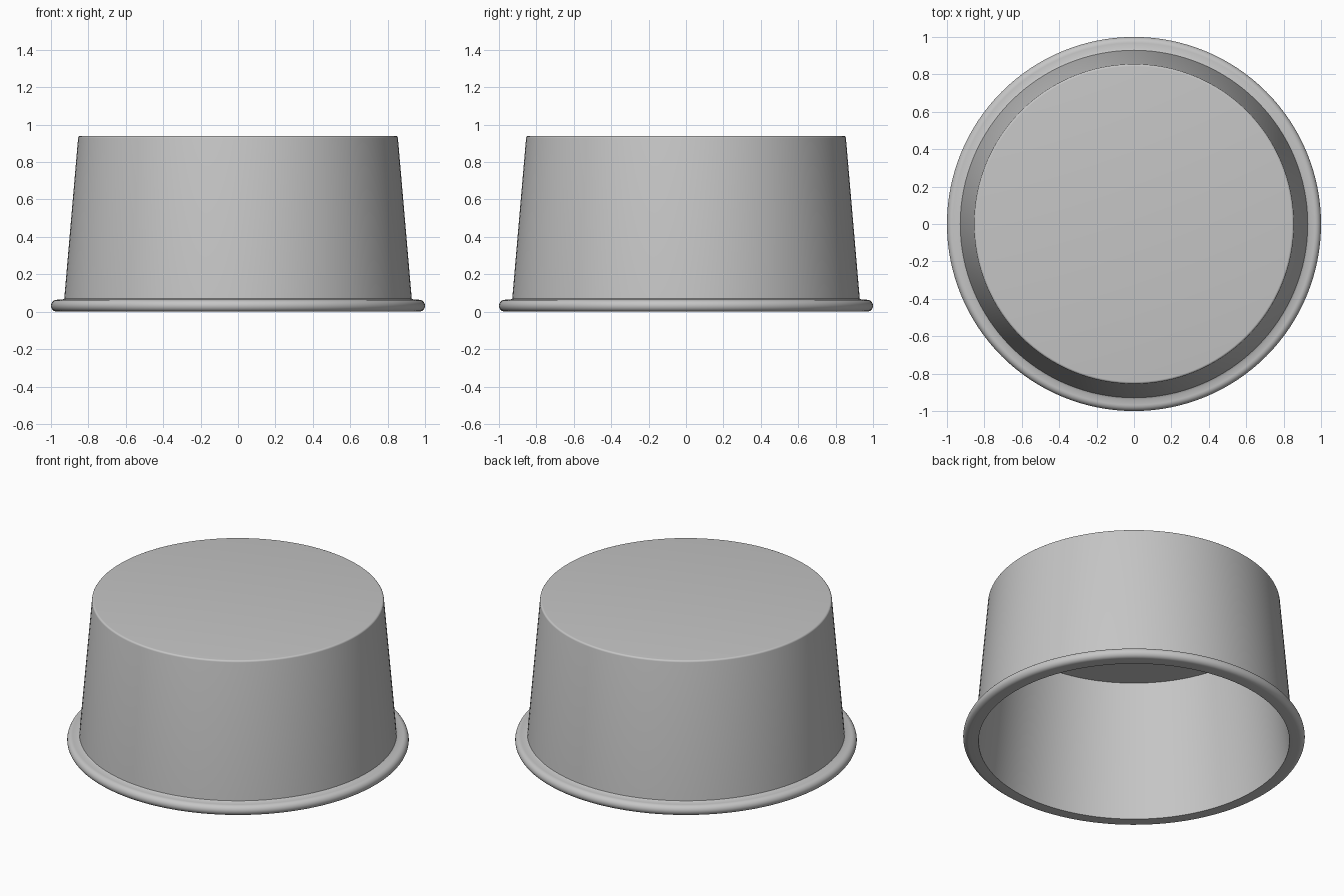
import bpy, bmesh
from math import sin, cos, radians, tau

SEGMENTS = 128

cube = bpy.data.objects.get("Cube")
if cube:
    bpy.data.objects.remove(cube, do_unlink=True)

grey = bpy.data.materials.new("plain grey")
grey.use_nodes = True
colour = (0.56, 0.56, 0.56, 1)
grey.diffuse_color = colour
grey.node_tree.nodes["Principled BSDF"].inputs["Base Color"].default_value = colour


def arc(cx, cz, radius, start, end, steps):
    """Points of an arc in the x-z plane, angles in degrees."""
    angles = [radians(start + (end - start) * i / steps) for i in range(steps + 1)]
    return [(cx + radius * cos(a), cz + radius * sin(a)) for a in angles]


def lathe(name, profile, material):
    """Spin a profile of (radius, height) points around z."""
    bm = bmesh.new()
    verts = [bm.verts.new((r, 0, z)) for r, z in profile]
    edges = [bm.edges.new(pair) for pair in zip(verts, verts[1:])]
    bmesh.ops.spin(bm, geom=verts + edges, cent=(0, 0, 0), axis=(0, 0, 1),
                   angle=tau, steps=SEGMENTS)
    bmesh.ops.remove_doubles(bm, verts=bm.verts, dist=0.0001)
    bmesh.ops.recalc_face_normals(bm, faces=bm.faces)
    mesh = bpy.data.meshes.new(name)
    bm.to_mesh(mesh)
    bm.free()
    mesh.materials.append(material)
    obj = bpy.data.objects.new(name, mesh)
    bpy.context.collection.objects.link(obj)
    bpy.ops.object.select_all(action="DESELECT")
    obj.select_set(True)
    bpy.context.view_layer.objects.active = obj
    bpy.ops.object.shade_smooth_by_angle(angle=radians(30))
    return obj


# Hollow tapered cup, open below: closed top, softened edge, wall, rolled rim, inside
top = [(0, 0.94)] + arc(0.843, 0.928, 0.012, 90, 5, 5)
foot = [(0.929, 0.07), (0.94, 0.064)]
rim = arc(0.968, 0.032, 0.032, 90, -90, 12)
inside = [(0.91, 0), (0.825, 0.87), (0, 0.87)]
lathe("tapered_cup", top + foot + rim + inside, grey)
